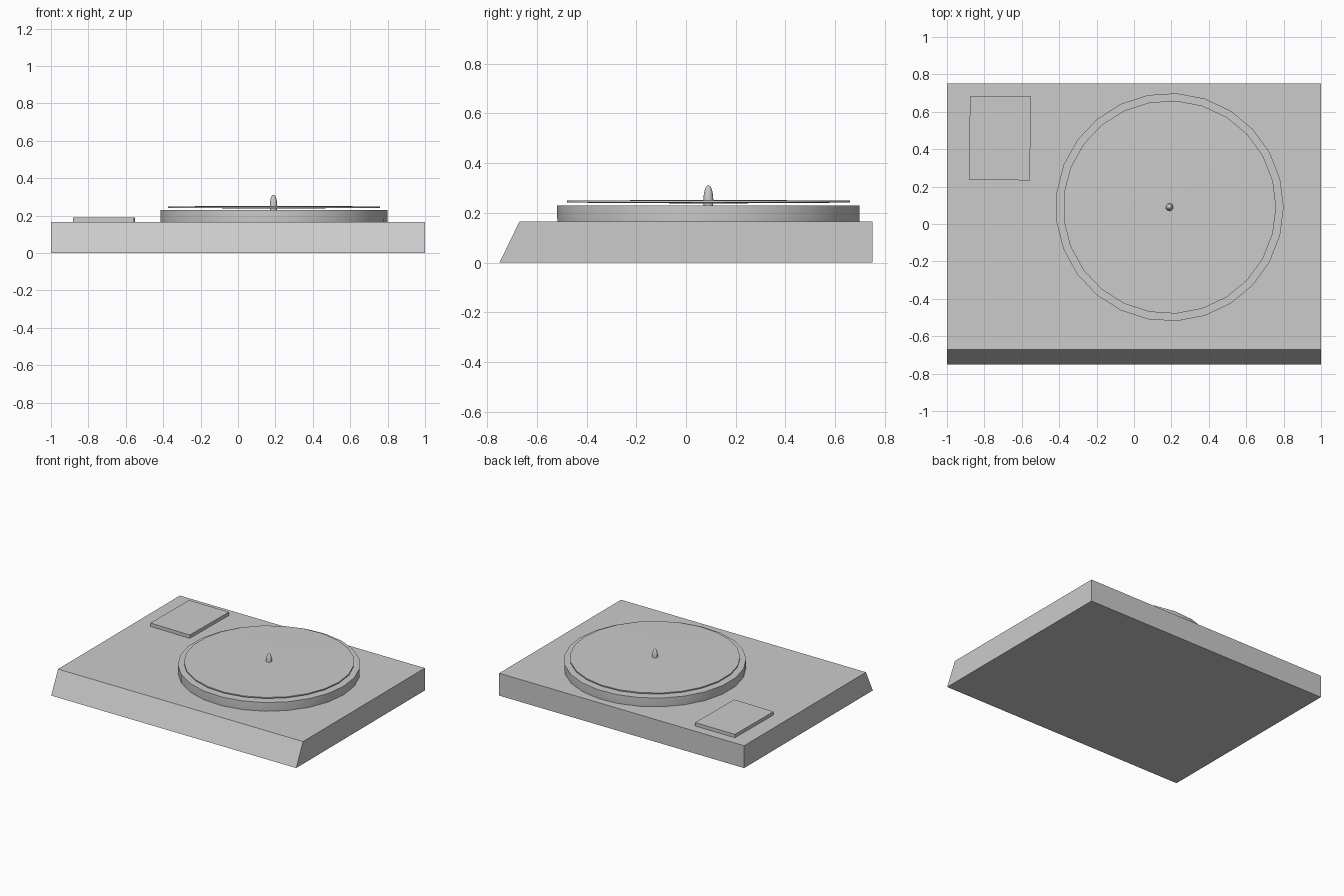
import bpy, bmesh, math

if "Cube" in bpy.data.objects:
    bpy.data.objects.remove(bpy.data.objects["Cube"])

CX, CY = 0.19, 0.09   # turntable axis


def finish(name, bm, smooth=False):
    bmesh.ops.recalc_face_normals(bm, faces=bm.faces)
    mesh = bpy.data.meshes.new(name)
    bm.to_mesh(mesh)
    bm.free()
    obj = bpy.data.objects.new(name, mesh)
    bpy.context.collection.objects.link(obj)
    if smooth:
        bpy.context.view_layer.objects.active = obj
        obj.select_set(True)
        bpy.ops.object.shade_smooth_by_angle(angle=math.radians(35))
        obj.select_set(False)
    return obj


def extrude(name, points, vec):
    """Solid from a flat outline pushed along vec."""
    bm = bmesh.new()
    face = bm.faces.new([bm.verts.new(p) for p in points])
    res = bmesh.ops.extrude_face_region(bm, geom=[face], use_keep_orig=True)
    verts = [v for v in res["geom"] if isinstance(v, bmesh.types.BMVert)]
    bmesh.ops.translate(bm, verts=verts, vec=vec)
    return finish(name, bm)


def lathe(name, profile, sides):
    """Capped solid turned round the turntable axis from (radius, z) points."""
    bm = bmesh.new()
    rings = [[bm.verts.new((CX + r * math.cos(2 * math.pi * i / sides),
                            CY + r * math.sin(2 * math.pi * i / sides), z))
              for i in range(sides)] for r, z in profile]
    for a, b in zip(rings, rings[1:]):
        for i in range(sides):
            j = (i + 1) % sides
            bm.faces.new((a[i], a[j], b[j], b[i]))
    bm.faces.new(rings[0][::-1])
    bm.faces.new(rings[-1])
    return finish(name, bm, True)


# Plinth with sloping front
extrude("plinth", [(-1, -0.75, 0), (-1, 0.75, 0), (-1, 0.75, 0.165), (-1, -0.67, 0.165)],
        (2, 0, 0))

# Raised arm mount plate, slightly out of square
extrude("arm_plate", [(-0.882, 0.238, 0.16), (-0.557, 0.233, 0.16),
                      (-0.551, 0.682, 0.16), (-0.877, 0.682, 0.16)], (0, 0, 0.03))

# Platter and the thin disc floating just above it
lathe("platter", [(0.608, 0.163), (0.61, 0.185), (0.61, 0.23)], 25)
lathe("record", [(0.08, 0.238), (0.57, 0.241), (0.57, 0.249), (0.08, 0.252)], 25)

# Bullet-shaped spindle
dome = [(0.02 * math.cos(t), 0.25 + 0.061 * math.sin(t))
        for t in (math.radians(15 * k) for k in range(6))]
lathe("spindle", [(0.019, 0.228)] + dome + [(0.001, 0.311)], 16)
